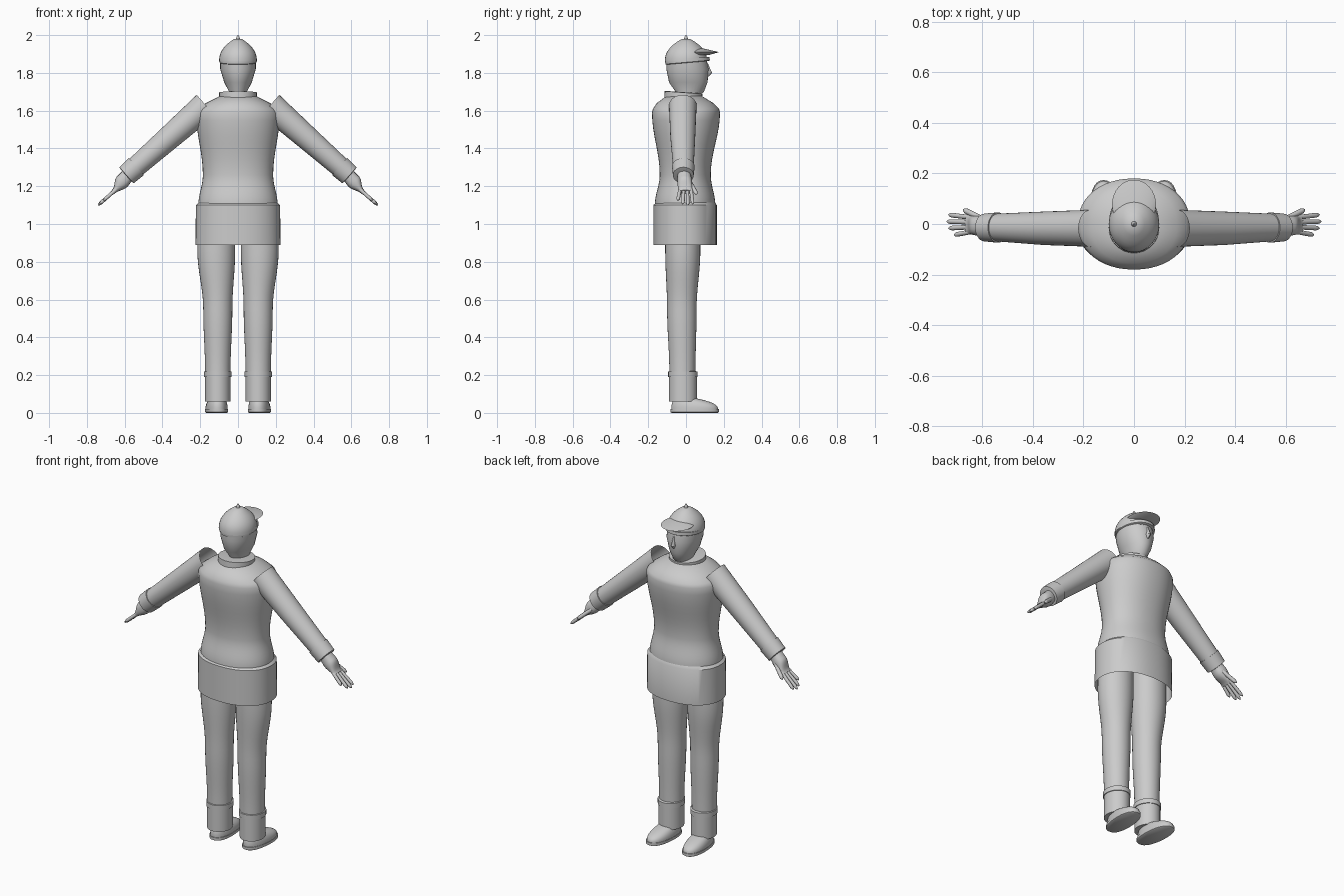
import bpy, bmesh
from math import cos, sin, pi, radians, copysign
from mathutils import Matrix, Vector

cube = bpy.data.objects.get("Cube")
if cube:
    bpy.data.objects.remove(cube, do_unlink=True)

GREY = (0.6, 0.6, 0.6, 1)
grey = bpy.data.materials.new("plain grey")
grey.use_nodes = True
grey.diffuse_color = GREY
grey.node_tree.nodes["Principled BSDF"].inputs["Base Color"].default_value = GREY


def straight(t):
    return t


def swell(t):
    return (1 - cos(pi * t)) / 2


def dome(t):
    return t ** 2.4


def oval(height, width, depth, x=0, y=0):
    """Horizontal oval given by its half width, half depth and centre."""
    return Vector((x, y, height, width, depth))


def blend(ovals, ease, steps):
    """Fill in ovals between the given ones, following an easing rule."""
    result = [ovals[0]]
    for low, high in zip(ovals, ovals[1:]):
        for step in range(1, steps + 1):
            t = step / steps
            between = low.lerp(high, ease(t))
            between[2] = low[2] + (high[2] - low[2]) * t
            result.append(between)
    return result


def loft(name, ovals, ease=straight, place=Matrix(), sides=32, power=2.0, bottom=True, top=True):
    """Skin a stack of ovals into one smooth-shaded part."""
    steps = 1 if ease is straight else 8
    bm = bmesh.new()
    loops = []
    for x, y, z, width, depth in blend(ovals, ease, steps):
        loop = []
        for i in range(sides):
            c, s = cos(2 * pi * i / sides), sin(2 * pi * i / sides)
            across = copysign(abs(c) ** (2 / power), c)
            along = copysign(abs(s) ** (2 / power), s)
            loop.append(bm.verts.new((x + width * across, y + depth * along, z)))
        loops.append(loop)
    for lower, upper in zip(loops, loops[1:]):
        for i in range(sides):
            j = (i + 1) % sides
            bm.faces.new((lower[i], lower[j], upper[j], upper[i]))
    if bottom:
        bm.faces.new(reversed(loops[0]))
    if top:
        bm.faces.new(loops[-1])
    bm.transform(place)
    mesh = bpy.data.meshes.new(name)
    bm.to_mesh(mesh)
    bm.free()
    mesh.materials.append(grey)
    for polygon in mesh.polygons:
        polygon.use_smooth = True
    mesh.set_sharp_from_angle(angle=radians(40))
    part = bpy.data.objects.new(name, mesh)
    bpy.context.collection.objects.link(part)


def finger(name, start, end, radius, place):
    """Round-tipped rod between two points."""
    start, end = Vector(start), Vector(end)
    reach = end - start
    turn = Vector((0, 0, 1)).rotation_difference(reach).to_matrix().to_4x4()
    knuckle = oval(reach.length * 0.8, radius, radius)
    tip = oval(reach.length, radius / 5, radius / 5)
    rod = [oval(0, radius, radius)] + blend([knuckle, tip], dome, 4)
    loft(name, rod, place=place @ Matrix.Translation(start) @ turn, sides=10)


def tilted(height, degrees):
    return Matrix.Translation((0, 0, height)) @ Matrix.Rotation(radians(degrees), 4, 'X')


# Jacket: waisted body, sloping shoulders and a wider skirt open below
hips = oval(1.1, 0.21, 0.16, y=-0.005)
waist = oval(1.26, 0.186, 0.135, y=-0.004)
chest = oval(1.59, 0.222, 0.18)
body = blend([hips, waist, chest], swell, 8)
shoulders = [oval(1.61, 0.21, 0.175), oval(1.64, 0.17, 0.15, y=-0.005),
             oval(1.68, 0.09, 0.09, y=-0.01)]
loft("jacket_body", body + shoulders, sides=48, power=2.15)
hem = oval(0.89, 0.225, 0.168, y=-0.005)
band = oval(1.1, 0.223, 0.168, y=-0.005)
loft("jacket_skirt", [hem, band, oval(1.12, 0.2, 0.15)], sides=48, power=2.2,
     bottom=False, top=False)

# Collar, tipped down at the front
loft("collar", [oval(-0.02, 0.1, 0.1), oval(0.015, 0.1, 0.1), oval(0.017, 0.08, 0.08)],
     place=tilted(1.68, -4) @ Matrix.Translation((0, -0.014, 0)))

# Head, narrow at the chin
neck = oval(1.66, 0.046, 0.05)
chin = oval(1.7, 0.047, 0.075, y=0.02)
cheeks = oval(1.75, 0.073, 0.102, y=0.012)
brow = oval(1.82, 0.094, 0.112, y=0.008)
crown = oval(1.88, 0.094, 0.104, y=0.003)
loft("head", [neck, chin, cheeks, brow, crown])
loft("nose", [oval(1.78, 0.006, 0.01, y=0.11), oval(1.8, 0.014, 0.028, y=0.11),
              oval(1.85, 0.005, 0.006, y=0.11)], sides=12)

# Cap: dome, button, sweat band and peak
rim = oval(1.86, 0.1, 0.112)
loft("cap_dome", [rim, oval(1.98, 0.02, 0.022)], dome)
loft("cap_button", [oval(1.97, 0.011, 0.011), oval(2, 0.003, 0.003)], dome, sides=12)
loft("cap_band", [oval(-0.009, 0.095, 0.112), oval(-0.006, 0.099, 0.118),
                  oval(0.012, 0.099, 0.118)],
     place=tilted(1.862, 5) @ Matrix.Translation((0, 0.008, 0)))
loft("cap_peak", [oval(-0.016, 0.07, 0.07, y=0.05), oval(0, 0.087, 0.098, y=0.077),
                  oval(0.022, 0.045, 0.05, y=0.03)], place=tilted(1.91, 0))

for side, sign in (("left", 1), ("right", -1)):
    # Trouser leg
    ankle = oval(0.21, 0.067, 0.069, x=sign * 0.107, y=-0.019)
    knee = oval(0.55, 0.077, 0.078, x=sign * 0.107, y=-0.022)
    thigh = oval(0.86, 0.1, 0.093, x=sign * 0.115, y=-0.017)
    loft(side + "_trouser_leg", [ankle, knee, thigh, thigh + oval(0.2, 0, 0)], swell)

    # Boot shaft with a rolled upper edge
    foot = Matrix.Translation((sign * 0.107, -0.016, 0))
    loft(side + "_boot_shaft", [oval(0.06, 0.067, 0.074), oval(0.2, 0.067, 0.074)], place=foot)
    loft(side + "_boot_cuff", [oval(0.19, 0.072, 0.078), oval(0.218, 0.072, 0.078),
                               oval(0.222, 0.06, 0.065)], place=foot)

    # Sole and shoe, turned out a little
    turn = Matrix.Translation((sign * 0.11, 0, 0)) @ Matrix.Rotation(radians(-4 * sign), 4, 'Z')
    loft(side + "_sole", [oval(0, 0.054, 0.122, y=0.046), oval(0.004, 0.06, 0.128, y=0.046),
                          oval(0.02, 0.06, 0.128, y=0.046)], place=turn, power=2.3)
    loft(side + "_shoe", [oval(0.02, 0.058, 0.124, y=0.046), oval(0.08, 0.035, 0.05, y=-0.01)],
         dome, place=turn, power=2.2)

    # Arm space: local z runs from shoulder to hand, local y is world y
    axis = Vector((0.75 * sign, 0, -0.66)).normalized()
    fore = Vector((0, 1, 0))
    arm = Matrix((fore.cross(axis), fore, axis)).transposed().to_4x4()
    arm.translation = (0.17 * sign, 0, 1.628)
    shoulder = oval(0, 0.074, 0.073, y=-0.017)
    elbow = oval(0.25, 0.064, 0.066, y=-0.017)
    wrist = oval(0.49, 0.055, 0.055, y=-0.014)
    loft(side + "_sleeve", [shoulder, elbow, wrist], place=arm, bottom=False)
    swelling = oval(0, 0.005, 0.005)
    loft(side + "_cuff", [wrist - swelling, wrist + swelling, oval(0.56, 0.057, 0.055, y=-0.014),
                          oval(0.562, 0.045, 0.043, y=-0.014)], place=arm)

    # Hand, its thumb toward the front
    drop = sign * 0.02
    loft(side + "_hand", [oval(0.55, 0.036, 0.035, x=drop / 4, y=-0.01),
                          oval(0.6, 0.039, 0.039, x=drop / 2, y=-0.007),
                          oval(0.67, 0.012, 0.037, x=drop, y=-0.003)],
         swell, arm, sides=20, power=2.3)
    for i, label in enumerate(("index", "middle", "ring", "little")):
        base = 0.026 - 0.019 * i
        tip = 0.778 - 0.01 * abs(i - 1) ** 2
        finger(f"{side}_{label}_finger", (drop, base, 0.65), (drop, base * 1.4, tip), 0.0095, arm)
    finger(side + "_thumb", (drop, 0.022, 0.595), (drop, 0.057, 0.69), 0.011, arm)
